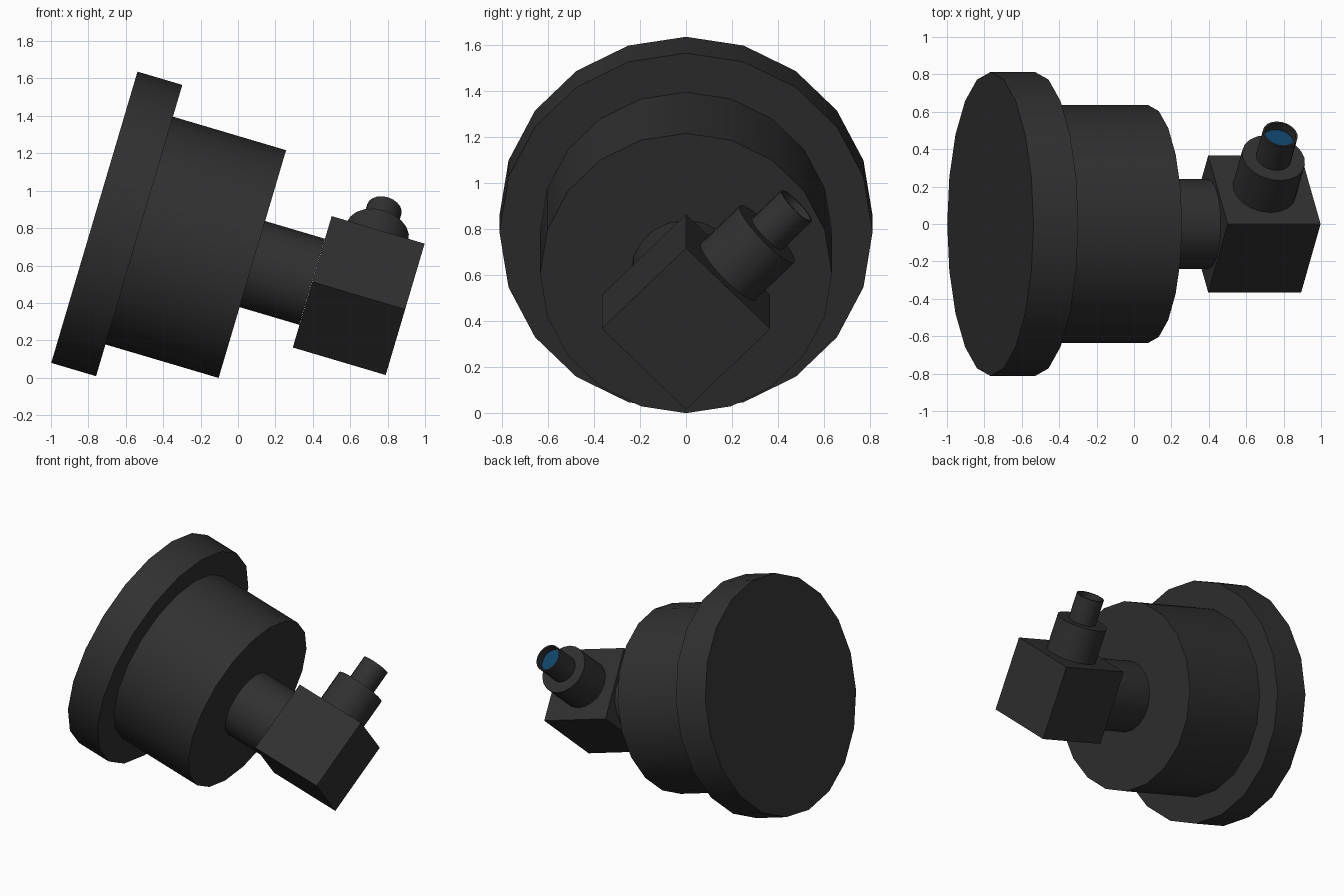
import bpy, bmesh, math
from mathutils import Matrix, Vector

if "Cube" in bpy.data.objects:
    bpy.data.objects.remove(bpy.data.objects["Cube"])

TILT = math.radians(16.5)
axis = Vector((math.cos(TILT), 0, -math.sin(TILT)))   # main axis, leaning down to +x
up = Vector((math.sin(TILT), 0, math.cos(TILT)))
SIDES = 20


def frame(origin, z, x):
    """Matrix placing local z and x along the given directions."""
    y = z.cross(x)
    m = Matrix((x, y, z)).transposed().to_4x4()
    m.translation = origin
    return m


def material(name, color):
    mat = bpy.data.materials.new(name)
    mat.diffuse_color = color
    mat.use_nodes = True
    mat.node_tree.nodes["Principled BSDF"].inputs["Base Color"].default_value = mat.diffuse_color
    return mat


black = material("black", (0.03, 0.03, 0.03, 1))
blue = material("lens_blue", (0.005, 0.06, 0.15, 1))


def finish(name, bm, matrix, mat):
    bmesh.ops.recalc_face_normals(bm, faces=bm.faces)
    mesh = bpy.data.meshes.new(name)
    bm.transform(matrix)
    bm.to_mesh(mesh)
    bm.free()
    mesh.materials.append(mat)
    ob = bpy.data.objects.new(name, mesh)
    bpy.context.collection.objects.link(ob)
    bpy.ops.object.select_all(action='DESELECT')
    ob.select_set(True)
    bpy.context.view_layer.objects.active = ob
    bpy.ops.object.shade_smooth_by_angle(angle=math.radians(30))
    return ob


def lathe(name, profile, matrix, mat):
    """Rings of (radius, height) joined up, with both ends capped."""
    bm = bmesh.new()
    rings = []
    for r, h in profile:
        rings.append([bm.verts.new((r * math.cos(2 * math.pi * i / SIDES),
                                    r * math.sin(2 * math.pi * i / SIDES), h))
                      for i in range(SIDES)])
    for a, b in zip(rings, rings[1:]):
        for i in range(SIDES):
            j = (i + 1) % SIDES
            bm.faces.new((a[i], a[j], b[j], b[i]))
    bm.faces.new(rings[0])
    bm.faces.new(rings[-1])
    return finish(name, bm, matrix, mat)


# Stepped barrel along the tilted axis
main = frame(Vector((-0.768, 0, 0.858)), axis, up)
for name, r, a, b in (("front_rim", 0.812, 0, 0.25),
                      ("barrel", 0.635, 0.25, 0.881),
                      ("neck", 0.24, 0.881, 1.214)):
    lathe(name, [(r, a), (r, b)], main, black)

# Prism housing: cube turned 45 degrees about the axis
bm = bmesh.new()
bmesh.ops.create_cube(bm, size=0.518)
bm.transform(Matrix.Translation((0, 0, 1.474)) @ Matrix.Rotation(math.pi / 4, 4, 'Z'))
finish("prism_housing", bm, main, black)

# Eyepiece on the upper back face of the housing
eye_dir = (up + Vector((0, 1, 0))).normalized()
eye = frame(main @ Vector((0, 0, 1.474)), eye_dir, axis)
lathe("eyepiece_base", [(0.172, 0.255), (0.172, 0.5)], eye, black)
lathe("eyepiece_tube", [(0.095, 0.5), (0.095, 0.68), (0.085, 0.68), (0.085, 0.62)], eye, black)
lathe("eyepiece_lens", [(0.085, 0.618), (0.085, 0.628)], eye, blue)
